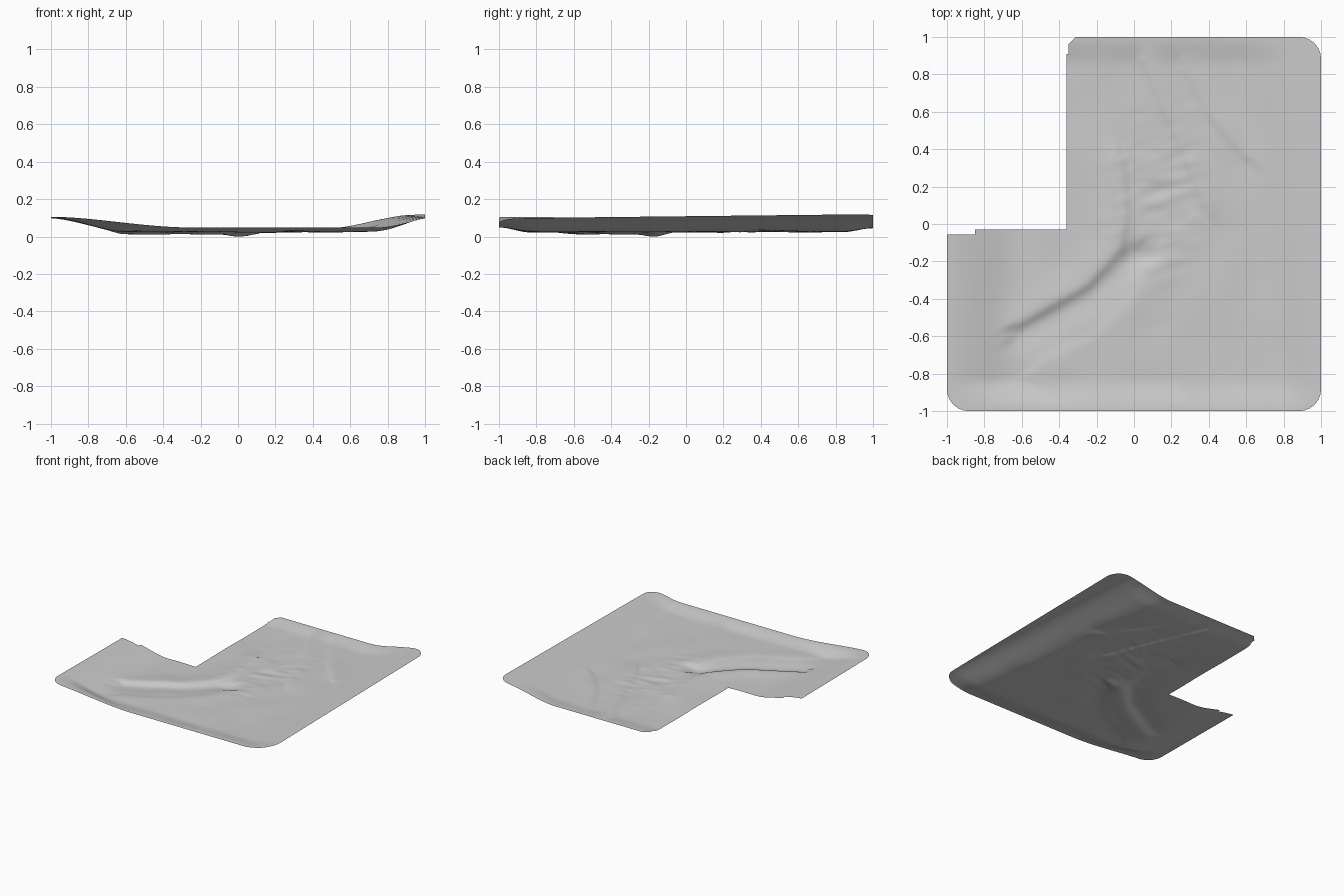
import bpy, bmesh, math
from mathutils import Vector, noise

old = bpy.data.objects.get("Cube")
if old:
    bpy.data.objects.remove(old)


def smooth(t):
    t = max(0.0, min(1.0, t))
    return t * t * (3 - 2 * t)


def mix(a, b, t):
    return a + (b - a) * t


# Ridge (or channel) along a path, with separate falloff on its left and right
def crease(p, path, height, left, right):
    best, value = 9.0, 0.0
    for a, b in zip(path, path[1:]):
        a, d = Vector(a), Vector(b) - Vector(a)
        t = max(0.0, min(1.0, (p - a).dot(d) / d.length_squared))
        off = p - a - d * t
        if off.length < best:
            best = off.length
            side = d.x * off.y - d.y * off.x
            value = height * math.exp(-(best / (left if side > 0 else right)) ** 2)
    return value


CHANNEL = [(-.62, -.6), (-.45, -.51), (-.25, -.4), (-.08, -.25), (0, -.15)]
BANK = [(-.62, -.53), (-.25, -.32), (-.08, -.13), (-.05, .05), (-.07, .32)]
LEVEE = [(-.5, -.76), (-.2, -.62), (0, -.42), (.08, -.24)]
FAULTS = [[(.05, .88), (.22, .5), (.38, .1)],
          [(.27, .84), (.4, .6), (.6, .36)],
          [(.27, -.86), (.2, -.55), (.1, -.25)]]


# Terrain height: a wide valley with banks, channel, faults and fine ripples
def height(x, y):
    p = Vector((x, y))
    front, back = smooth((-y - .83) / .17), smooth((y - .84) / .16)
    z = .032 + .024 * front + .02 * back
    east = smooth((x - .61 + .13 * y) / (.36 + .07 * y))
    z = mix(z, .095 + .011 * (y + 1) + .05 * max(0, x - .8), east)
    start = mix(-.58, -.25, front)
    west = smooth((start - x) / (1.03 + start))
    z = mix(z, .114 - .008 * (y + 1), west)
    inside = (1 - east) * (1 - west) * (1 - front) * (1 - back)
    z += inside * crease(p, CHANNEL, -.014, .05, .09)
    z += inside * crease(p, BANK, .01, .1, .025)
    z += inside * crease(p, LEVEE, .006, .04, .12)
    z += crease(p, [(0, -.18), (.09, -.16)], -.011, .06, .06)
    for path, h, l, r in zip(FAULTS, (.010, .008, .005), (.02, .02, .09), (.09, .09, .02)):
        z += inside * (crease(p, path, h, r, l))
    rough = math.exp(-((x - .14) / .24) ** 2 - ((y - .12) / .42) ** 2)
    z += inside * rough * .007 * noise.noise(Vector((x * 7 + y * 3, y * 18 - x * 5, 1)))
    z += inside * .004 * noise.noise(Vector((x * 5, y * 4, 5)))
    return z


# Flat square sheet, cut to an L-shaped outline
bm = bmesh.new()
bmesh.ops.create_grid(bm, x_segments=110, y_segments=110, size=1)


def cut(point, normal, clear=False):
    bmesh.ops.bisect_plane(bm, geom=bm.verts[:] + bm.edges[:] + bm.faces[:], dist=1e-5,
                           plane_co=(*point, 0), plane_no=(*normal, 0), clear_outer=clear)


# Rounded outer corners
R = .12
for sx, sy in ((1, 1), (1, -1), (-1, -1)):
    for i in range(6):
        a = math.radians(7.5 + 15 * i)
        n = Vector((sx * math.cos(a), sy * math.sin(a)))
        cut(Vector((sx, sy)) * (1 - R) + n * R, n, True)

# Missing quarter with small nicks at its two ends
for point, normal in (((-.36, 0), (1, 0)), ((0, -.03), (0, 1)), ((0, -.055), (0, 1)),
                      ((-.35, .96), (-1, 1)), ((-.35, 0), (1, 0)), ((-.85, 0), (1, 0))):
    cut(point, normal)


def missing(c):
    return ((c.x < -.36 and c.y > -.03) or (c.x < -.85 and c.y > -.055)
            or (c.x < -.35 and c.y > .9) or c.y - c.x > 1.31 and c.y > .9)


gone = [f for f in bm.faces if missing(f.calc_center_median())]
bmesh.ops.delete(bm, geom=gone, context='FACES')

# Raise the relief and rest it on the ground
for v in bm.verts:
    v.co.z = height(v.co.x, v.co.y)
low = min(v.co.z for v in bm.verts)
for v in bm.verts:
    v.co.z -= low
for f in bm.faces:
    f.smooth = True
bm.normal_update()

mesh = bpy.data.meshes.new("terrain_sheet")
bm.to_mesh(mesh)
bm.free()
terrain = bpy.data.objects.new("terrain_sheet", mesh)
bpy.context.collection.objects.link(terrain)

# Plain grey surface
grey = bpy.data.materials.new("light_grey")
grey.use_nodes = True
color = (.6, .6, .6, 1)
grey.diffuse_color = color
grey.node_tree.nodes["Principled BSDF"].inputs["Base Color"].default_value = color
mesh.materials.append(grey)
